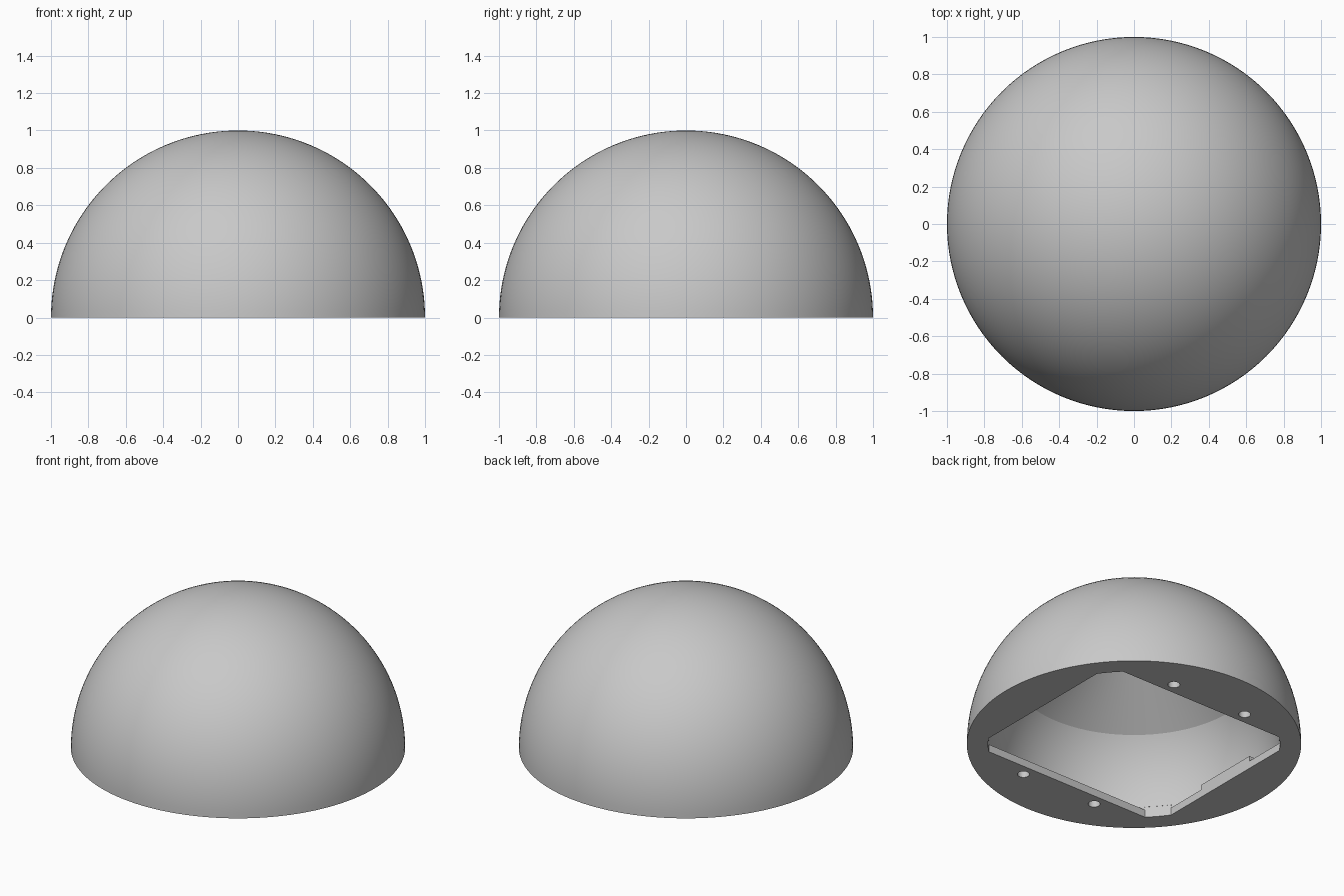
import bpy, bmesh, math
from mathutils import Matrix, Vector

if "Cube" in bpy.data.objects:
    bpy.data.objects.remove(bpy.data.objects["Cube"], do_unlink=True)

SEGMENTS = 128
INNER_R = 0.875          # hollow radius
PLATE = 0.05             # base plate thickness
HALF_X, HALF_Y = 0.713, 0.625   # base opening half size

grey = bpy.data.materials.new("plain grey")
grey.use_nodes = True
colour = (0.58, 0.58, 0.58, 1)
grey.diffuse_color = colour
grey.node_tree.nodes["Principled BSDF"].inputs["Base Color"].default_value = colour


def finish(name, bm):
    bmesh.ops.remove_doubles(bm, verts=bm.verts, dist=1e-5)
    bmesh.ops.recalc_face_normals(bm, faces=bm.faces)
    mesh = bpy.data.meshes.new(name)
    bm.to_mesh(mesh)
    bm.free()
    mesh.materials.append(grey)
    obj = bpy.data.objects.new(name, mesh)
    bpy.context.collection.objects.link(obj)
    return obj


def arc(radius, z_low, z_high, steps=40):
    a, b = math.asin(z_low / radius), math.asin(z_high / radius)
    angles = [a + (b - a) * i / steps for i in range(steps + 1)]
    return [(radius * math.cos(t), radius * math.sin(t)) for t in angles]


def lathe(name, profile):
    """Solid of revolution from (radius, z) points, flat at the bottom."""
    bm = bmesh.new()
    points = [(0, profile[0][1])] + profile
    verts = [bm.verts.new((r, 0, z)) for r, z in points]
    edges = [bm.edges.new(pair) for pair in zip(verts, verts[1:])]
    bmesh.ops.spin(bm, geom=verts + edges, cent=(0, 0, 0), axis=(0, 0, 1),
                   angle=math.tau, steps=SEGMENTS, use_merge=True)
    return finish(name, bm)


def prism(name, outline, z_low, z_high):
    bm = bmesh.new()
    face = bm.faces.new([bm.verts.new((x, y, z_low)) for x, y in outline])
    top = bmesh.ops.extrude_face_region(bm, geom=[face])["geom"]
    bmesh.ops.translate(bm, vec=Vector((0, 0, z_high - z_low)),
                        verts=[v for v in top if isinstance(v, bmesh.types.BMVert)])
    return finish(name, bm)


def cut(target, cutter):
    cutter.hide_render = True
    mod = target.modifiers.new("cut", 'BOOLEAN')
    mod.operation, mod.solver, mod.object = 'DIFFERENCE', 'EXACT', cutter
    bpy.context.view_layer.objects.active = target
    bpy.ops.object.modifier_apply(modifier=mod.name)
    bpy.data.objects.remove(cutter, do_unlink=True)


# Outer dome
dome = lathe("dome_shell", arc(1, 0, 1))

# Hollow: spherical wall, then a conical roof with a small flat ceiling
cut(dome, lathe("cavity", arc(INNER_R, PLATE, 0.485, 24) + [(0.26, 0.85), (0, 0.85)]))

# Base opening: a rectangle whose corners are cut by the hollow's circle
rim = INNER_R - 0.002
start = math.acos(HALF_X / rim)
end = math.asin(HALF_Y / rim)
corner = [(rim * math.cos(t), rim * math.sin(t))
          for t in (start + (end - start) * i / 6 for i in range(7))]
half = corner + [(-x, y) for x, y in reversed(corner)]
outline = half + [(-x, -y) for x, y in half]
cut(dome, prism("opening", outline, -0.1, PLATE + 0.02))

# Four screw holes through the base plate
for sx in (-1, 1):
    for sy in (-1, 1):
        bm = bmesh.new()
        bmesh.ops.create_cone(bm, cap_ends=True, segments=32, radius1=0.036,
                              radius2=0.036, depth=0.2,
                              matrix=Matrix.Translation((0.276 * sx, 0.7 * sy, 0)))
        cut(dome, finish("screw_hole", bm))

# Raised tab on the inside of the ledge, on the -x side
tab = prism("side_tab", [(-0.83, -0.225), (-HALF_X, -0.225),
                         (-HALF_X, 0.225), (-0.83, 0.225)],
            PLATE - 0.01, PLATE + 0.034)

# Smooth dome with crisp edges
bpy.ops.object.select_all(action='DESELECT')
for obj in (dome, tab):
    obj.select_set(True)
bpy.context.view_layer.objects.active = dome
bpy.ops.object.shade_smooth_by_angle(angle=math.radians(12))
